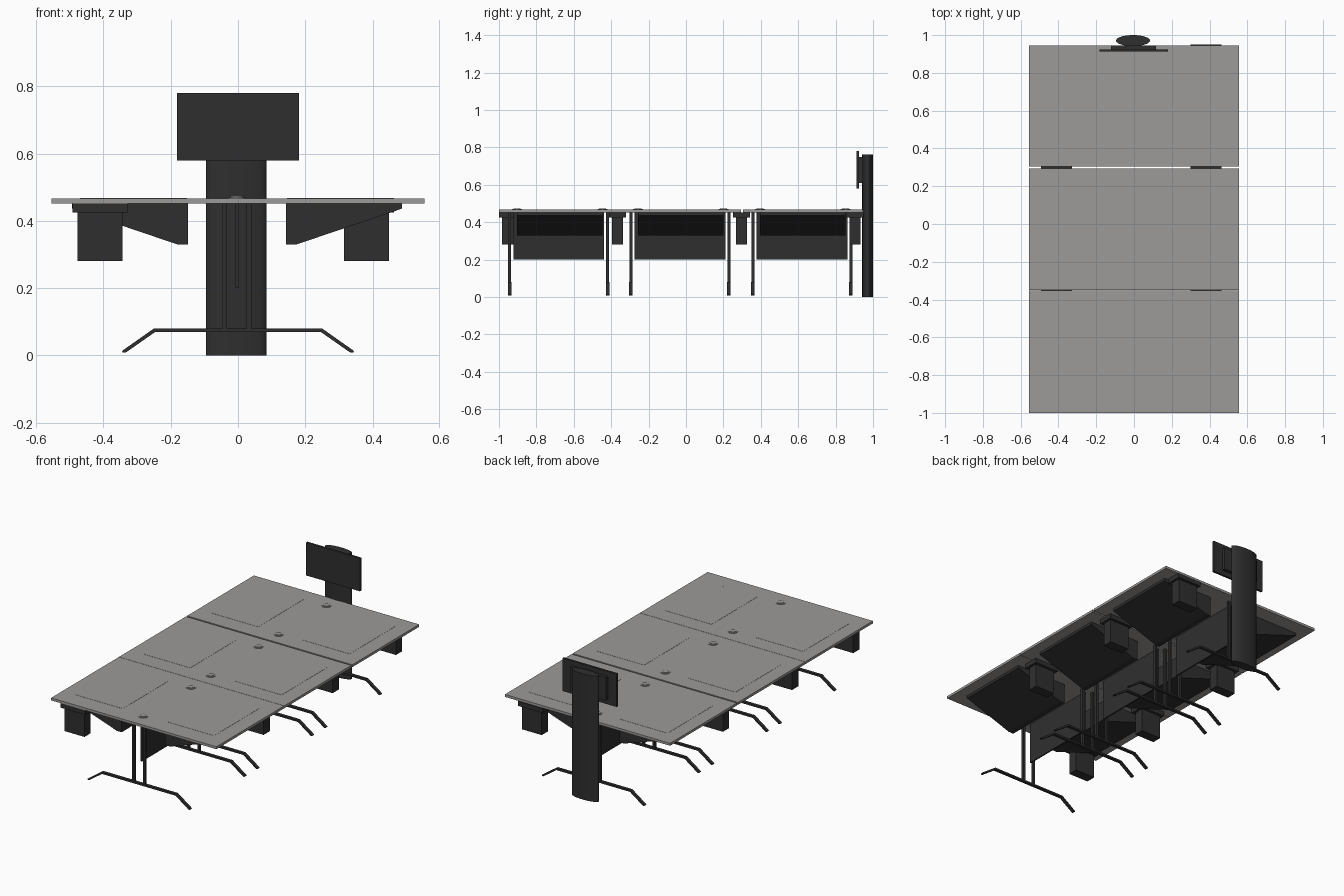
import bpy, bmesh, math

if "Cube" in bpy.data.objects:
    bpy.data.objects.remove(bpy.data.objects["Cube"])


def material(name, rgb):
    m = bpy.data.materials.new(name)
    m.diffuse_color = (*rgb, 1)
    m.use_nodes = True
    m.node_tree.nodes["Principled BSDF"].inputs["Base Color"].default_value = m.diffuse_color
    return m


GREY = material("warm_grey_laminate", (0.335, 0.325, 0.315))
DARK = material("charcoal", (0.028, 0.028, 0.028))


def finish(name, bm, mat):
    bmesh.ops.recalc_face_normals(bm, faces=bm.faces)
    me = bpy.data.meshes.new(name)
    bm.to_mesh(me)
    bm.free()
    me.materials.append(mat)
    ob = bpy.data.objects.new(name, me)
    bpy.context.collection.objects.link(ob)
    return ob


def box(name, x, y, z, mat):
    """Box from (min, max) pairs."""
    bm = bmesh.new()
    bmesh.ops.create_cube(bm, size=1)
    for v in bm.verts:
        v.co = [(r[0] + r[1]) / 2 + c * (r[1] - r[0]) for c, r in zip(v.co, (x, y, z))]
    return finish(name, bm, mat)


def prism_y(name, profile, y0, y1, mat):
    """Extrude an x-z profile along y."""
    bm = bmesh.new()
    f = bm.faces.new([bm.verts.new((x, y0, z)) for x, z in profile])
    new = bmesh.ops.extrude_face_region(bm, geom=[f])["geom"]
    bmesh.ops.translate(bm, vec=(0, y1 - y0, 0),
                        verts=[v for v in new if isinstance(v, bmesh.types.BMVert)])
    return finish(name, bm, mat)


def cylinder(name, centre, rx, ry, z0, z1, mat, n=48):
    bm = bmesh.new()
    bmesh.ops.create_cone(bm, cap_ends=True, segments=n, radius1=1, radius2=1, depth=1)
    for v in bm.verts:
        v.co = (centre[0] + v.co.x * rx, centre[1] + v.co.y * ry,
                (z0 + z1) / 2 + v.co.z * (z1 - z0))
    ob = finish(name, bm, mat)
    bpy.context.view_layer.objects.active = ob
    ob.select_set(True)
    bpy.ops.object.shade_smooth_by_angle(angle=math.radians(35))
    ob.select_set(False)
    return ob


TOP, UNDER = 0.467, 0.452
CX = -0.003

# foot profile: flat bar with bent-down ends
upper = [(0.342, 0.008), (0.334, 0.008), (0.247, 0.069)]
FOOT = upper + [(-x, z) for x, z in reversed(upper)]
FOOT += [(-0.345, 0.013), (-0.25, 0.08), (0.25, 0.08), (0.345, 0.013)]
FOOT = [(x + CX + 0.003, z) for x, z in FOOT]

# y range of each table top, then its left and right computer holder centre
tables = [(-1.0, -0.351, -0.953, -0.366),
          (-0.349, 0.294, -0.366, 0.297),
          (0.304, 0.945, 0.297, 0.904)]

for i, (y0, y1, hold_l, hold_r) in enumerate(tables, 1):
    mid = (y0 + y1) / 2
    leg_mid = mid - 0.005
    box(f"table_top_{i}", (-0.555, 0.555), (y0, y1), (UNDER, TOP), GREY)

    # T legs with twin posts
    for side in (-1, 1):
        y = leg_mid + side * 0.262
        prism_y(f"foot_{i}", FOOT, y - 0.009, y + 0.009, DARK)
        for s in (-1, 1):
            x = CX + s * 0.036
            box(f"leg_post_{i}", (x - 0.007, x + 0.007), (y - 0.008, y + 0.008),
                (0.078, UNDER), DARK)
        # cable grommet: flange and raised cap
        g = mid + side * 0.229
        cylinder(f"grommet_ring_{i}", (CX, g), 0.027, 0.027, TOP - 0.002, TOP + 0.003, GREY, 32)
        cylinder(f"grommet_cap_{i}", (CX, g), 0.019, 0.019, TOP, TOP + 0.006, GREY, 32)

    # modesty panel between the legs
    box(f"modesty_panel_{i}", (CX - 0.004, CX + 0.004),
        (leg_mid - 0.243, leg_mid + 0.243), (0.2, UNDER), DARK)

    for s, hold in ((-1, hold_l), (1, hold_r)):
        # sloping screen housing under the top
        wedge = [(0.146, UNDER), (0.146, 0.33), (0.178, 0.33), (0.49, 0.436), (0.49, UNDER)]
        prism_y(f"screen_housing_{i}", [(CX + s * x, z) for x, z in wedge],
                mid - 0.228, mid + 0.228, DARK)
        # lid lying almost flush in the top
        xs = sorted((CX + s * 0.148, CX + s * 0.466))
        box(f"screen_lid_{i}", xs, (mid - 0.215, mid + 0.222), (TOP - 0.004, TOP + 0.001), GREY)
        # computer holder: bracket and hanging case
        hx = CX + s * 0.40 - (0.015 if s > 0 else 0.007)
        box(f"holder_bracket_{i}", (hx - 0.082, hx + 0.082), (hold - 0.046, hold + 0.046),
            (0.424, UNDER), DARK)
        box(f"holder_case_{i}", (hx - 0.067, hx + 0.067), (hold - 0.03, hold + 0.03),
            (0.28, 0.425), DARK)

# display stand at the rear
cylinder("display_column", (-0.005, 0.971), 0.09, 0.029, 0.0, 0.763, DARK, 64)
box("display_mount", (-0.123, 0.117), (0.921, 0.945), (0.61, 0.75), DARK)
box("display_screen", (-0.182, 0.181), (0.912, 0.925), (0.58, 0.78), DARK)
